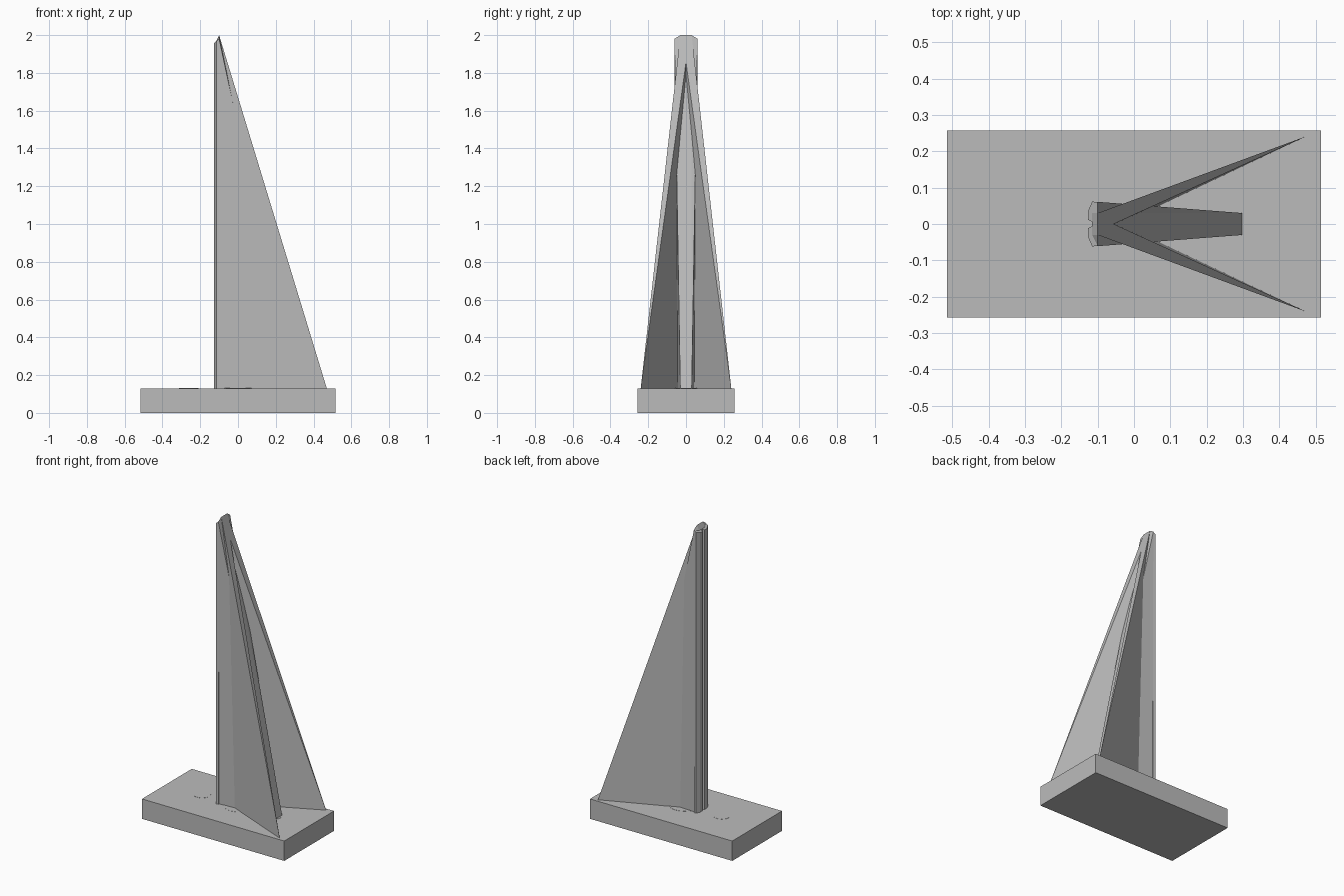
import bpy, bmesh

# Remove the default cube
cube = bpy.data.objects.get("Cube")
if cube:
    bpy.data.objects.remove(cube, do_unlink=True)

# Single plain grey finish
GREY = (0.5, 0.5, 0.5, 1.0)
grey = bpy.data.materials.new("plain grey")
grey.use_nodes = True
grey.diffuse_color = GREY
grey.node_tree.nodes["Principled BSDF"].inputs["Base Color"].default_value = GREY

BASE_TOP = 0.13
FOOT = BASE_TOP - 0.01    # tower parts sink slightly into the base
PEAK = 2.0
BACK = -0.1               # plane where fins meet the spine


def finish(name, bm):
    bmesh.ops.recalc_face_normals(bm, faces=bm.faces)
    mesh = bpy.data.meshes.new(name)
    bm.to_mesh(mesh)
    bm.free()
    mesh.materials.append(grey)
    obj = bpy.data.objects.new(name, mesh)
    bpy.context.collection.objects.link(obj)
    return obj


def hull(name, points):
    """Flat-faced solid wrapped around a few corner points."""
    bm = bmesh.new()
    for p in points:
        bm.verts.new(p)
    res = bmesh.ops.convex_hull(bm, input=bm.verts)
    loose = [v for v in res["geom_interior"] if isinstance(v, bmesh.types.BMVert)]
    bmesh.ops.delete(bm, geom=loose, context="VERTS")
    return finish(name, bm)


# Base slab
bm = bmesh.new()
bmesh.ops.create_cube(bm, size=1)
for v in bm.verts:
    v.co.x *= 1.03
    v.co.y *= 0.515
    v.co.z = (v.co.z + 0.5) * BASE_TOP
finish("base", bm)

# Round plugs passing through the base, flush with both faces
for name, x, radius in (("right_plug", -0.26, 0.052),
                        ("centre_plug", 0.01, 0.095),
                        ("left_plug", 0.26, 0.052)):
    bm = bmesh.new()
    bmesh.ops.create_cone(bm, cap_ends=True, segments=32, radius1=radius,
                          radius2=radius, depth=BASE_TOP + 0.001)
    bmesh.ops.translate(bm, verts=bm.verts, vec=(x, 0, BASE_TOP / 2 + 0.0005))
    finish(name, bm)

# Spine: upright column with chamfered corners and a shallow groove
half = [(BACK, 0.06), (-0.115, 0.062), (-0.127, 0.035), (-0.127, 0.012), (-0.112, 0.004)]
profile = half + [(x, -y) for x, y in reversed(half)]
bm = bmesh.new()
face = bm.faces.new([bm.verts.new((x, y, FOOT)) for x, y in profile])
top = bmesh.ops.extrude_face_region(bm, geom=[face])["geom"]
for v in top:
    if isinstance(v, bmesh.types.BMVert):
        # the top slopes down toward the back
        v.co.z = 1.98 + (v.co.x - BACK) * 0.8
finish("spine", bm)

# Middle fin: broad at the top, narrow at its foot
middle = []
for s in (-1, 1):
    middle += [(BACK, s * 0.052, FOOT), (0.3, s * 0.03, FOOT),
               (BACK, s * 0.061, 1.98), (BACK, s * 0.03, PEAK)]
    middle.append((-0.115, s * 0.03, 1.97))
hull("middle_fin", middle)

# Two splayed side fins, each running to a point at the base corner
for name, s in (("front_fin", -1), ("back_fin", 1)):
    hull(name, [(0.473, s * 0.241, FOOT), (BACK, 0, FOOT),
                (BACK, -s * 0.03, FOOT),
                (BACK, s * 0.03, PEAK), (BACK, -s * 0.02, PEAK)])
